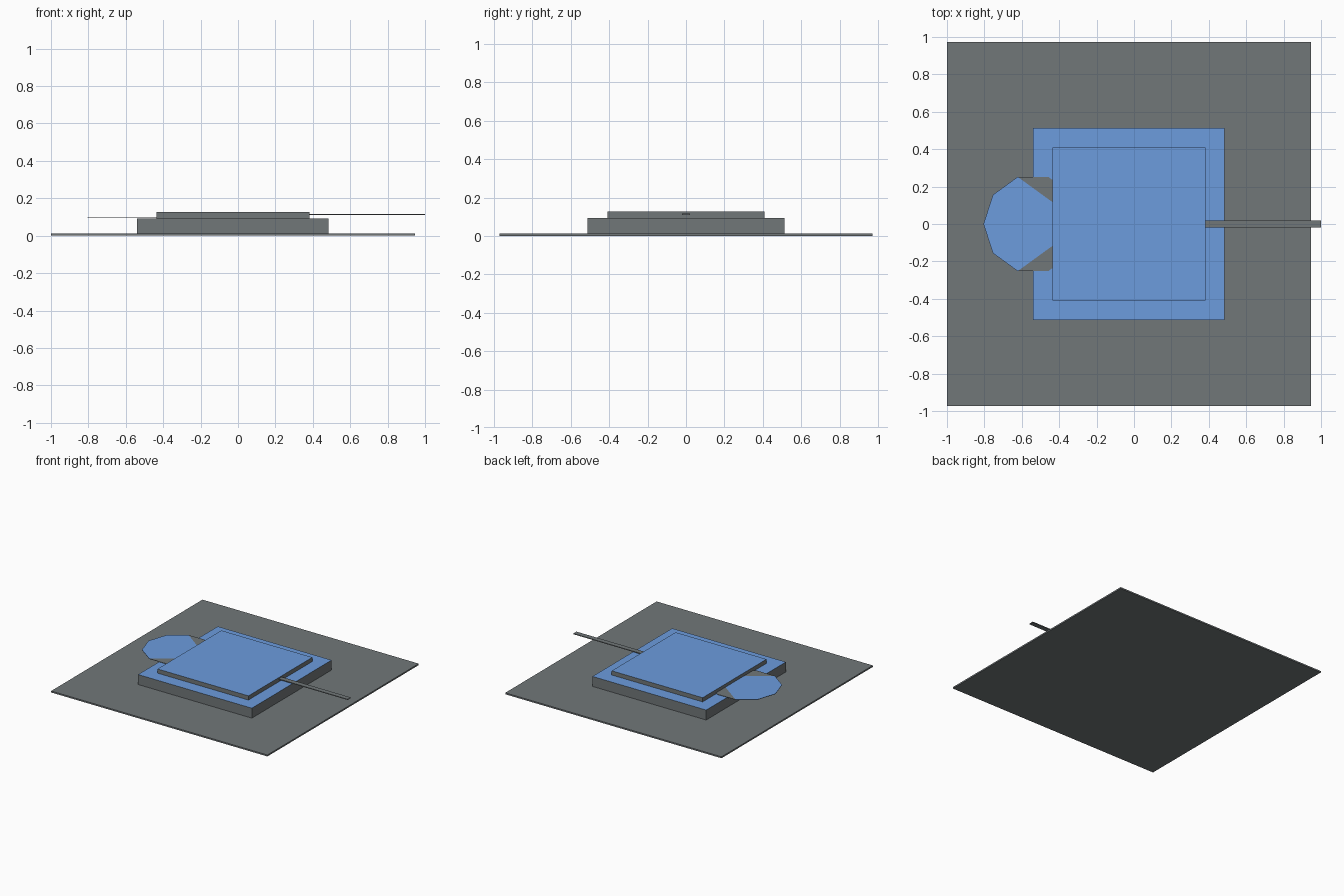
import bpy
import bmesh
import math

cube = bpy.data.objects.get("Cube")
if cube:
    bpy.data.objects.remove(cube, do_unlink=True)


def material(name, srgb):
    linear = [((c / 255 + 0.055) / 1.055) ** 2.4 for c in srgb] + [1]
    mat = bpy.data.materials.new(name)
    mat.use_nodes = True
    mat.diffuse_color = linear
    mat.node_tree.nodes["Principled BSDF"].inputs["Base Color"].default_value = linear
    return mat


GREY = material("slate grey", (113, 119, 121))
BLUE = material("soft blue", (108, 156, 222))


def finish(name, bm):
    mesh = bpy.data.meshes.new(name)
    bmesh.ops.recalc_face_normals(bm, faces=bm.faces)
    bm.to_mesh(mesh)
    bm.free()
    mesh.materials.append(GREY)
    mesh.materials.append(BLUE)
    obj = bpy.data.objects.new(name, mesh)
    bpy.context.collection.objects.link(obj)
    return obj


def slab(name, x, half_y, z, blue_top=False):
    bm = bmesh.new()
    bmesh.ops.create_cube(bm, size=1)
    for v in bm.verts:
        v.co = (x[v.co.x > 0], math.copysign(half_y, v.co.y), z[v.co.z > 0])
    bm.normal_update()
    for f in bm.faces:
        f.material_index = int(blue_top and f.normal.z > 0.5)
    return finish(name, bm)


# Stacked square slabs and the thin rod
slab("base_plate", (-1, 0.945), 0.972, (0, 0.012))
slab("lower_block", (-0.54, 0.483), 0.512, (0.012, 0.093), True)
slab("upper_block", (-0.437, 0.381), 0.41, (0.093, 0.127), True)
slab("side_rod", (0.36, 1), 0.02, (0.11, 0.116))

# Thin ten-sided tab: a blue panel on the outer end, grey beside it
SIDES, RADIUS, CENTRE_X = 10, 0.265, -0.54
bm = bmesh.new()
rings = []
for z in (0.098, 0.101):
    rings.append([bm.verts.new((CENTRE_X + RADIUS * math.cos(math.tau * i / SIDES),
                                RADIUS * math.sin(math.tau * i / SIDES), z))
                  for i in range(SIDES)])
bottom, top = rings
bm.faces.new(bottom[::-1])
for i in range(SIDES):
    j = (i + 1) % SIDES
    bm.faces.new((bottom[i], bottom[j], top[j], top[i]))
bm.faces.new(top[:4])
bm.faces.new(top[7:] + top[:1])
bm.faces.new(top[:1] + top[3:8]).material_index = 1
finish("round_tab", bm)
